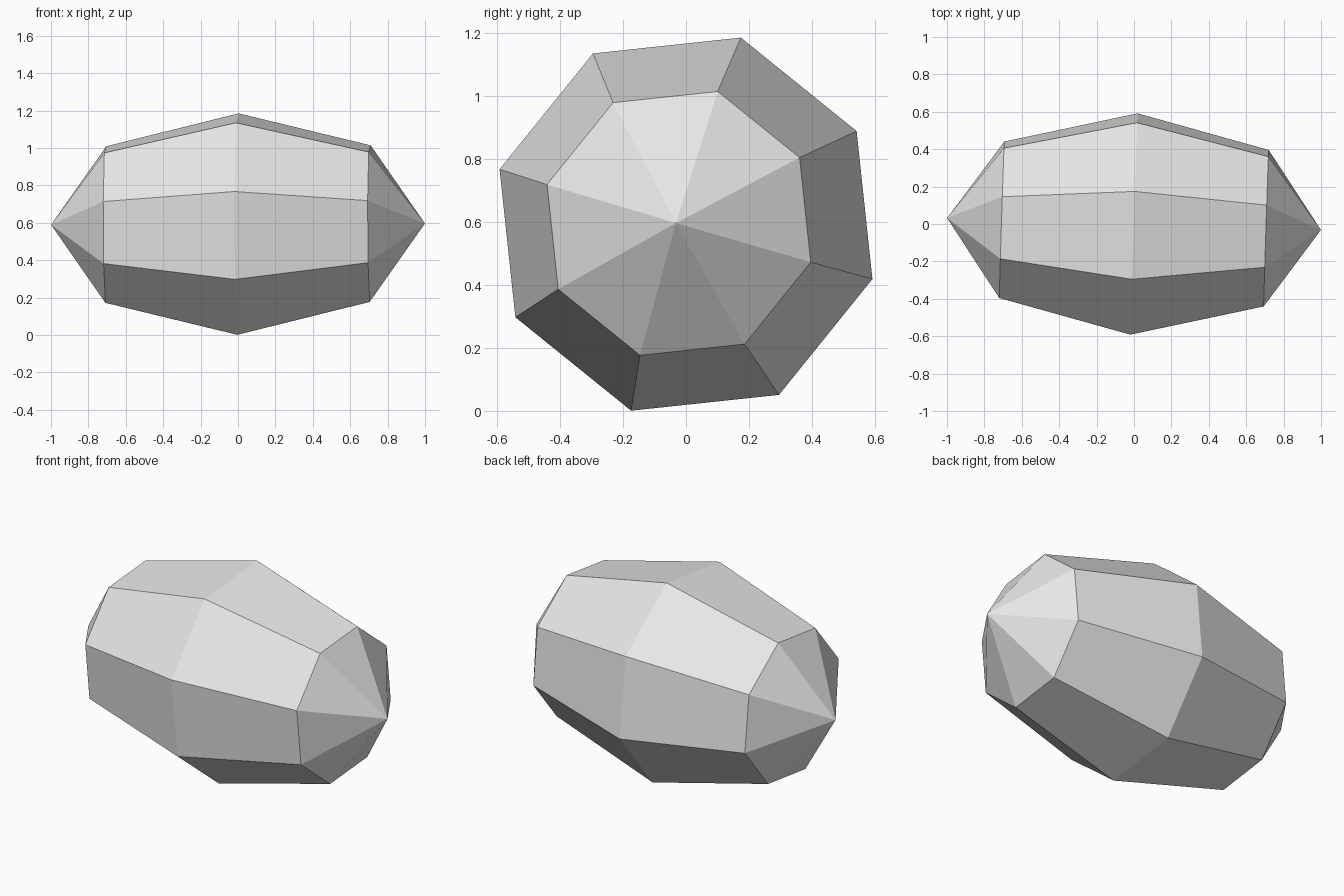
import bpy
import bmesh
from math import radians
from mathutils import Matrix

default = bpy.data.objects.get("Cube")
if default:
    bpy.data.objects.remove(default, do_unlink=True)

# Single stone grey
grey = (0.8, 0.8, 0.8, 1.0)
mat = bpy.data.materials.new("light_grey")
mat.use_nodes = True
mat.diffuse_color = grey
mat.node_tree.nodes["Principled BSDF"].inputs["Base Color"].default_value = grey

# Faceted ellipsoid: eight sides, pointed ends along x, slightly yawed and rolled
RADIUS, HALF_LENGTH = 0.617, 1.0
place = (Matrix.Translation((0, 0, 0.593))
         @ Matrix.Rotation(-0.032, 4, 'Z')
         @ Matrix.Rotation(radians(89.8), 4, 'Y')
         @ Matrix.Rotation(radians(28.6), 4, 'Z')
         @ Matrix.Diagonal((RADIUS, RADIUS, HALF_LENGTH, 1)))

bm = bmesh.new()
bmesh.ops.create_uvsphere(bm, u_segments=8, v_segments=4, radius=1, matrix=place)
mesh = bpy.data.meshes.new("faceted_stone")
bm.to_mesh(mesh)
bm.free()
mesh.materials.append(mat)
stone = bpy.data.objects.new("faceted_stone", mesh)
bpy.context.collection.objects.link(stone)
